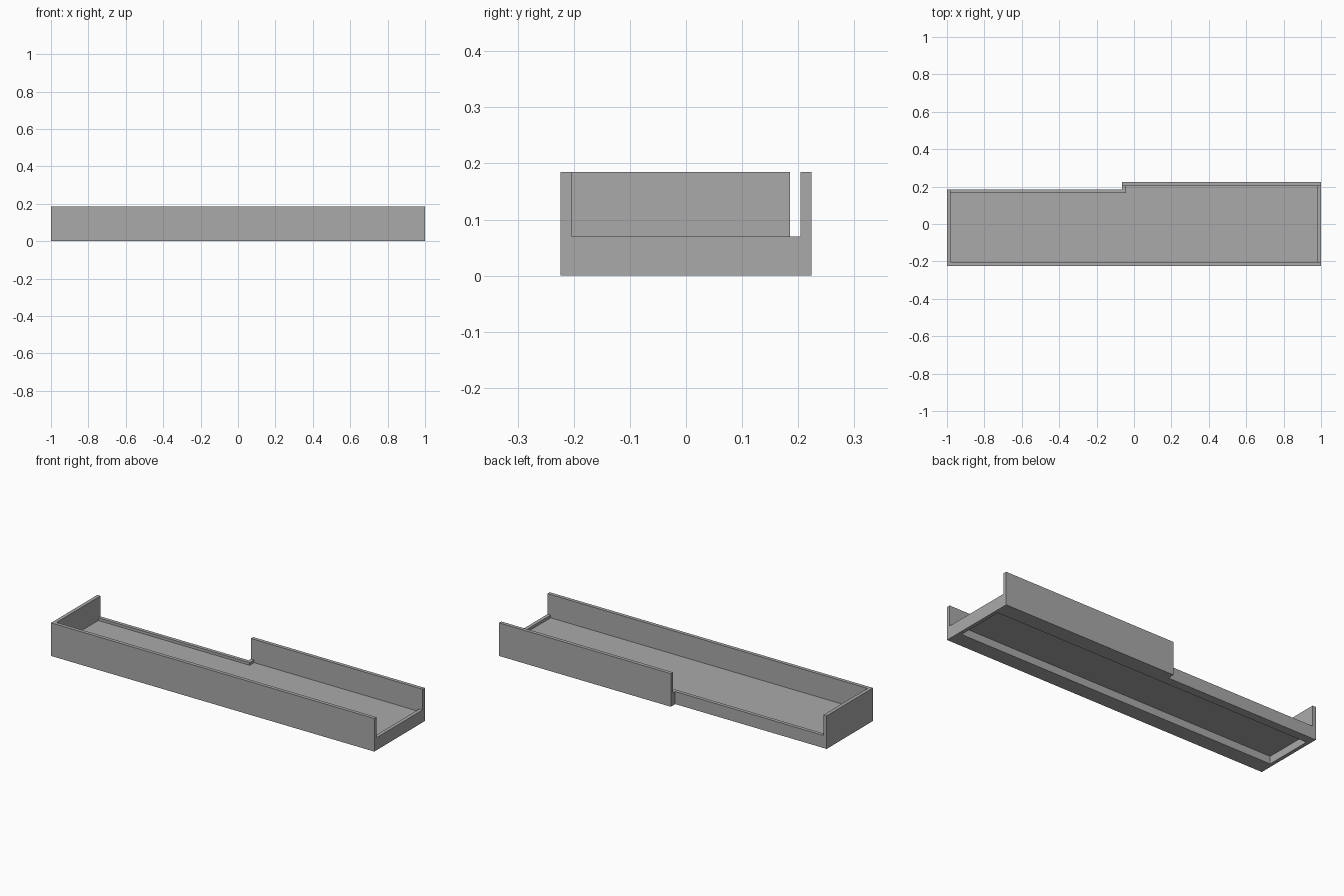
import bpy
import bmesh

if "Cube" in bpy.data.objects:
    bpy.data.objects.remove(bpy.data.objects["Cube"], do_unlink=True)

HEIGHT, RIM, FLOOR, UNDERSIDE = 0.185, 0.07, 0.055, 0.042
WALL, HALF_DEPTH, SHORT_BACK, STEP_X = 0.02, 0.224, 0.185, -0.063

grey = bpy.data.materials.new("plain_grey")
grey.use_nodes = True
colour = (0.4, 0.4, 0.4, 1)
grey.diffuse_color = colour
grey.node_tree.nodes["Principled BSDF"].inputs["Base Color"].default_value = colour


def prism(name, outline, z0, z1):
    """Extrude a flat outline between two heights."""
    bm = bmesh.new()
    face = bm.faces.new([bm.verts.new((x, y, z0)) for x, y in outline])
    up = bmesh.ops.extrude_face_region(bm, geom=[face])["geom"]
    bmesh.ops.translate(bm, vec=(0, 0, z1 - z0),
                        verts=[v for v in up if isinstance(v, bmesh.types.BMVert)])
    bmesh.ops.recalc_face_normals(bm, faces=bm.faces)
    mesh = bpy.data.meshes.new(name)
    bm.to_mesh(mesh)
    bm.free()
    mesh.materials.append(grey)
    obj = bpy.data.objects.new(name, mesh)
    bpy.context.collection.objects.link(obj)
    return obj


def rect(x0, x1, y0, y1):
    return [(x0, y0), (x1, y0), (x1, y1), (x0, y1)]


def footprint(inset):
    """Stepped plan of the tray, moved inward by the inset."""
    end, front = 1 - inset, HALF_DEPTH - inset
    short, step = SHORT_BACK - inset, STEP_X + inset
    return [(-end, -front), (end, -front), (end, front),
            (step, front), (step, short), (-end, short)]


def cut(target, cutter):
    mod = target.modifiers.new("cut", "BOOLEAN")
    mod.operation = "DIFFERENCE"
    mod.solver = "EXACT"
    mod.object = cutter
    bpy.context.view_layer.objects.active = target
    bpy.ops.object.modifier_apply(modifier=mod.name)
    bpy.data.objects.remove(cutter, do_unlink=True)


# Solid stepped block
tray = prism("tray", footprint(0), 0, HEIGHT)
inner_x, inner_y = 1 - WALL, HALF_DEPTH - WALL

# Tray interior
cut(tray, prism("interior_cutter", footprint(WALL), FLOOR, 1))
# Low open end
cut(tray, prism("end_cutter", rect(0.9, 1.1, -inner_y, inner_y), RIM, 1))
# Low back edge and the return beside the tall back wall
opening = [(-inner_x, 0.1), (0, 0.1), (0, inner_y), (STEP_X, inner_y),
           (STEP_X, 0.3), (-inner_x, 0.3)]
cut(tray, prism("back_cutter", opening, RIM, 1))
# Recess under the floor
cut(tray, prism("underside_cutter", rect(-inner_x, inner_x, -0.137, 0.137), -0.1, UNDERSIDE))
